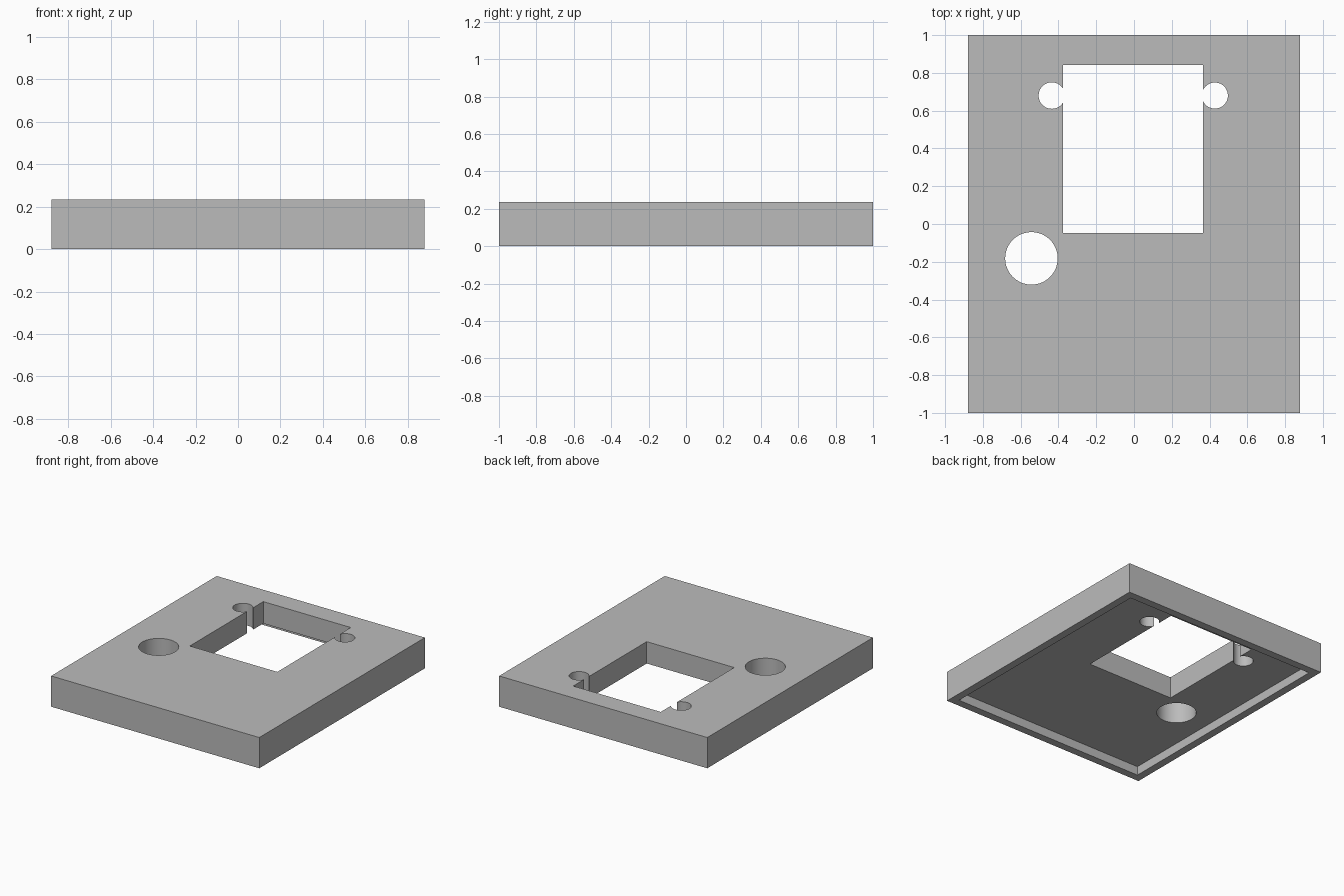
import bpy
import math

if "Cube" in bpy.data.objects:
    bpy.data.objects.remove(bpy.data.objects["Cube"], do_unlink=True)

WIDTH, LENGTH, HEIGHT = 1.76, 2.0, 0.235
RIM, RECESS = 0.06, 0.068

grey = bpy.data.materials.new("plain_grey")
grey.use_nodes = True
grey.diffuse_color = (0.5, 0.5, 0.5, 1)
grey.node_tree.nodes["Principled BSDF"].inputs["Base Color"].default_value = grey.diffuse_color


def box(name, x0, x1, y0, y1, z0, z1):
    bpy.ops.mesh.primitive_cube_add(
        size=1, location=((x0 + x1) / 2, (y0 + y1) / 2, (z0 + z1) / 2))
    obj = bpy.context.object
    obj.name = name
    obj.scale = (x1 - x0, y1 - y0, z1 - z0)
    bpy.ops.object.transform_apply(location=False, rotation=False, scale=True)
    obj.data.materials.append(grey)
    return obj


def drill(name, x, y, radius):
    bpy.ops.mesh.primitive_cylinder_add(
        vertices=64, radius=radius, depth=1, location=(x, y, HEIGHT / 2))
    obj = bpy.context.object
    obj.name = name
    obj.data.materials.append(grey)
    return obj


# Solid cover plate
plate = box("cover_plate", -WIDTH / 2, WIDTH / 2, -LENGTH / 2, LENGTH / 2, 0, HEIGHT)

# Underside recess, rectangular window and round holes
inner_x, inner_y = WIDTH / 2 - RIM, LENGTH / 2 - RIM
cutters = [
    box("recess_cutter", -inner_x, inner_x, -inner_y, inner_y, -RECESS, RECESS),
    box("window_cutter", -0.375, 0.365, -0.047, 0.841, -0.5, 0.5),
    drill("right_screw_hole_cutter", -0.435, 0.68, 0.07),
    drill("left_screw_hole_cutter", 0.428, 0.68, 0.069),
    drill("large_hole_cutter", -0.543, -0.182, 0.139),
]

bpy.ops.object.select_all(action="DESELECT")
plate.select_set(True)
bpy.context.view_layer.objects.active = plate
for cutter in cutters:
    mod = plate.modifiers.new(cutter.name, "BOOLEAN")
    mod.operation = "DIFFERENCE"
    mod.solver = "EXACT"
    mod.object = cutter
    bpy.ops.object.modifier_apply(modifier=mod.name)
    bpy.data.objects.remove(cutter, do_unlink=True)

# Smooth hole walls, sharp edges
bpy.ops.object.shade_smooth_by_angle(angle=math.radians(30))
